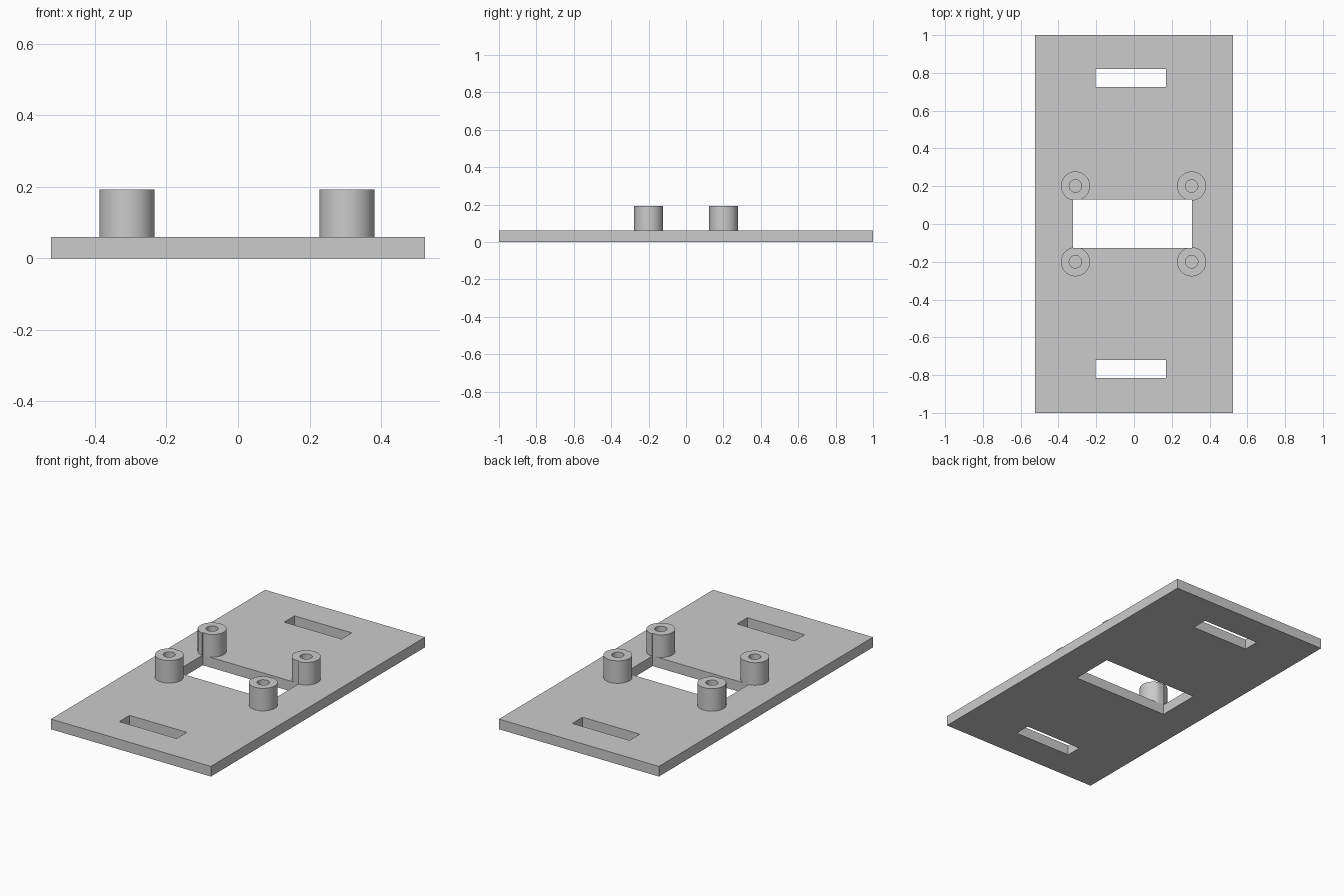
import bpy

cube = bpy.data.objects.get("Cube")
if cube:
    bpy.data.objects.remove(cube, do_unlink=True)

grey = bpy.data.materials.new("light grey")
grey.use_nodes = True
COLOUR = (0.6, 0.6, 0.6, 1)
grey.diffuse_color = COLOUR
grey.node_tree.nodes["Principled BSDF"].inputs["Base Color"].default_value = COLOUR

THICK, TOP = 0.06, 0.193


def box(name, x0, x1, y0, y1, z0, z1):
    bpy.ops.mesh.primitive_cube_add(
        size=1, location=((x0 + x1) / 2, (y0 + y1) / 2, (z0 + z1) / 2))
    ob = bpy.context.object
    ob.name = name
    ob.scale = (x1 - x0, y1 - y0, z1 - z0)
    bpy.ops.object.transform_apply(location=False, rotation=False, scale=True)
    ob.data.materials.append(grey)
    return ob


def cylinder(name, x, y, radius, z0, z1):
    bpy.ops.mesh.primitive_cylinder_add(
        vertices=64, radius=radius, depth=z1 - z0, location=(x, y, (z0 + z1) / 2))
    ob = bpy.context.object
    ob.name = name
    ob.data.materials.append(grey)
    return ob


def cut(ob, cutter):
    mod = ob.modifiers.new("cut", "BOOLEAN")
    mod.operation = "DIFFERENCE"
    mod.solver = "EXACT"
    mod.object = cutter
    bpy.context.view_layer.objects.active = ob
    bpy.ops.object.modifier_apply(modifier=mod.name)


# Base plate with a central window and two strap slots
plate = box("base_plate", -0.523, 0.523, -1, 1, 0, THICK)
window = box("window_cutter", -0.322, 0.308, -0.128, 0.131, -0.1, 0.4)
slots = [box("slot_cutter", -0.205, 0.17, y - 0.048, y + 0.048, -0.1, 0.2)
         for y in (-0.768, 0.772)]
for cutter in [window] + slots:
    cut(plate, cutter)

# Four hollow standoffs, trimmed where they overlap the window
for side, x in (("right", -0.31), ("left", 0.305)):
    for end, y in (("front", -0.2), ("back", 0.201)):
        post = cylinder(f"{end}_{side}_standoff", x, y, 0.077, THICK, TOP)
        bore = cylinder("bore_cutter", x, y, 0.033, THICK + 0.001, TOP + 0.1)
        cut(post, bore)
        cut(post, window)
        bpy.data.objects.remove(bore, do_unlink=True)
        bpy.ops.object.select_all(action="DESELECT")
        post.select_set(True)
        bpy.context.view_layer.objects.active = post
        bpy.ops.object.shade_smooth_by_angle(angle=0.5)

for cutter in [window] + slots:
    bpy.data.objects.remove(cutter, do_unlink=True)
